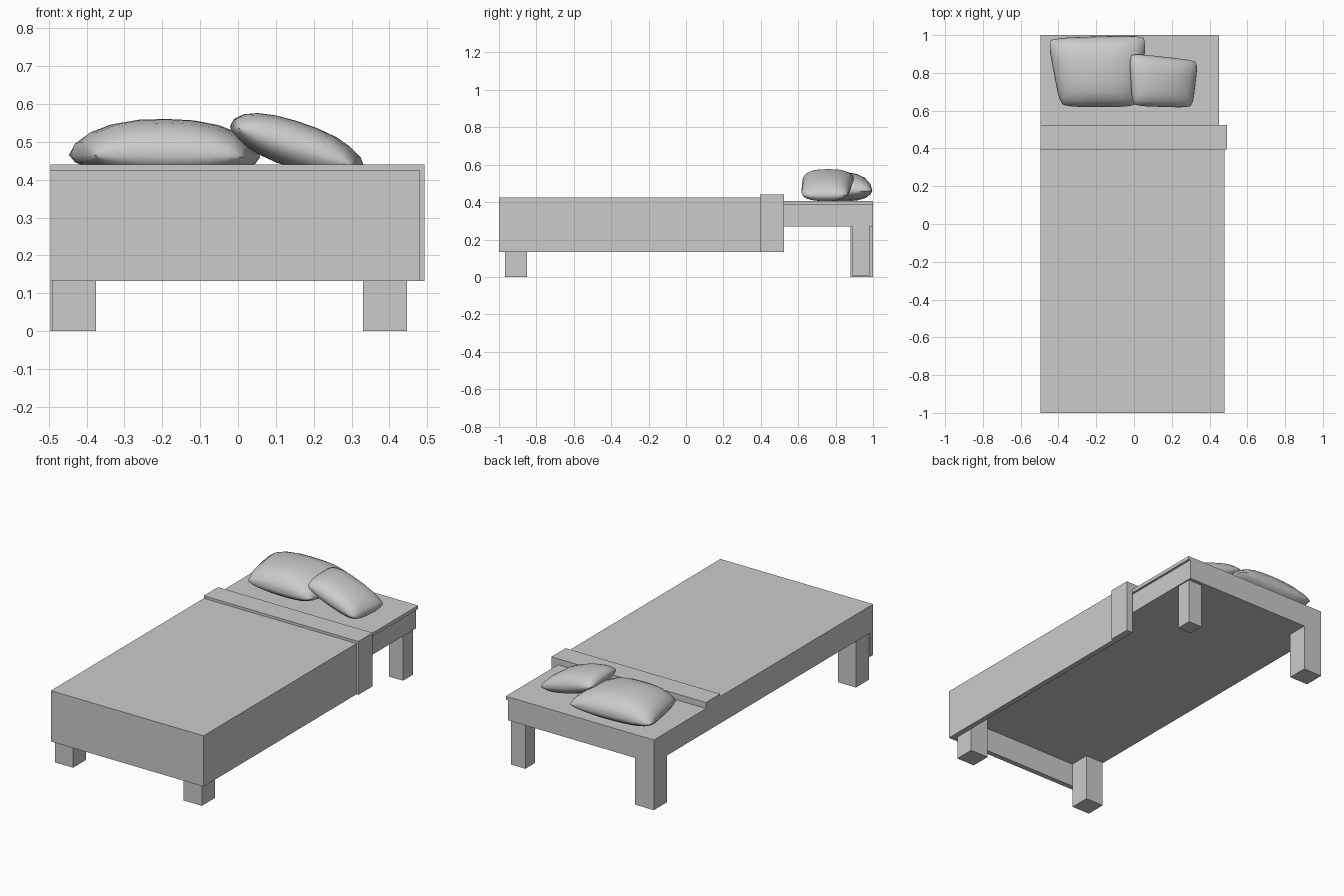
import bpy, bmesh, math

if "Cube" in bpy.data.objects:
    bpy.data.objects.remove(bpy.data.objects["Cube"])


def finish(name, bm):
    bmesh.ops.recalc_face_normals(bm, faces=bm.faces)
    me = bpy.data.meshes.new(name)
    bm.to_mesh(me)
    bm.free()
    ob = bpy.data.objects.new(name, me)
    bpy.context.collection.objects.link(ob)
    return ob


def box(name, x, y, z):
    bm = bmesh.new()
    bmesh.ops.create_cube(bm, size=1)
    for v in bm.verts:
        for i, (a, b) in enumerate((x, y, z)):
            v.co[i] = (a + b) / 2 + v.co[i] * (b - a)
    return finish(name, bm)


def drape(name, right, top, y):
    """Cloth lying on the bed and hanging down over its right side."""
    bm = bmesh.new()
    prof = [(-0.495, 0.405), (0.45, 0.405), (0.45, 0.132), (right, 0.132),
            (right, top), (-0.495, top)]
    face = bm.faces.new([bm.verts.new((px, y[0], pz)) for px, pz in prof])
    ext = bmesh.ops.extrude_face_region(bm, geom=[face])
    moved = [g for g in ext["geom"] if isinstance(g, bmesh.types.BMVert)]
    bmesh.ops.translate(bm, verts=moved, vec=(0, y[1] - y[0], 0))
    return finish(name, bm)


def pillow(name, corners, z_left, z_right, up, down, n=10):
    """Cushion over a four-cornered outline (BL, BR, TR, TL), tilted along x."""
    bl, br, tr, tl = corners
    bm = bmesh.new()
    for height in (up, -down):
        rows = []
        for j in range(n + 1):
            row = []
            for i in range(n + 1):
                u = math.sin(math.pi / 2 * (2 * i / n - 1))
                v = math.sin(math.pi / 2 * (2 * j / n - 1))
                puff = max(0, (1 - abs(u) ** 2.4) * (1 - abs(v) ** 3)) ** 0.5
                # round the corners of the outline
                cu, cv = u * (1 - 0.07 * v ** 6), v * (1 - 0.07 * u ** 6)
                s, t = (cu + 1) / 2, (cv + 1) / 2
                x, y = [(1 - t) * ((1 - s) * bl[k] + s * br[k])
                        + t * ((1 - s) * tl[k] + s * tr[k]) for k in (0, 1)]
                z = z_left + (z_right - z_left) * s + height * puff
                row.append(bm.verts.new((x, y, max(z, 0.405))))
            rows.append(row)
        for j in range(n):
            for i in range(n):
                bm.faces.new((rows[j][i], rows[j][i + 1],
                              rows[j + 1][i + 1], rows[j + 1][i]))
    bmesh.ops.remove_doubles(bm, verts=bm.verts, dist=1e-5)
    ob = finish(name, bm)
    bpy.context.view_layer.objects.active = ob
    ob.select_set(True)
    bpy.ops.object.shade_smooth_by_angle(angle=math.radians(60))
    ob.select_set(False)


# Bed base and the thin sheet on top
box("bed_base", (-0.495, 0.437), (-0.97, 1.0), (0.27, 0.385))
box("sheet", (-0.495, 0.45), (-0.97, 1.0), (0.385, 0.405))

# Legs
for name, x, y, z0 in (
        ("front_left_leg", (-0.49, -0.375), (-0.968, -0.85), 0),
        ("front_right_leg", (0.33, 0.447), (-0.968, -0.85), 0),
        ("back_left_leg", (-0.495, -0.375), (0.88, 1.0), 0),
        ("back_right_leg", (0.34, 0.43), (0.89, 0.98), 0.008)):
    box(name, x, y, (z0, 0.27))

# Blanket, its front drop, and the folded band
drape("blanket", 0.48, 0.425, (-1.0, 0.395))
box("blanket_front_drop", (-0.495, 0.48), (-1.0, -0.97), (0.132, 0.425))
drape("blanket_fold", 0.492, 0.44, (0.395, 0.525))

# Pillows
pillow("large_pillow", [(-0.39, 0.62), (0.02, 0.62), (0.07, 1.0), (-0.46, 0.985)],
       0.465, 0.46, 0.098, 0.06)
pillow("small_pillow", [(-0.01, 0.625), (0.31, 0.615), (0.34, 0.865), (-0.025, 0.905)],
       0.54, 0.435, 0.068, 0.06)
